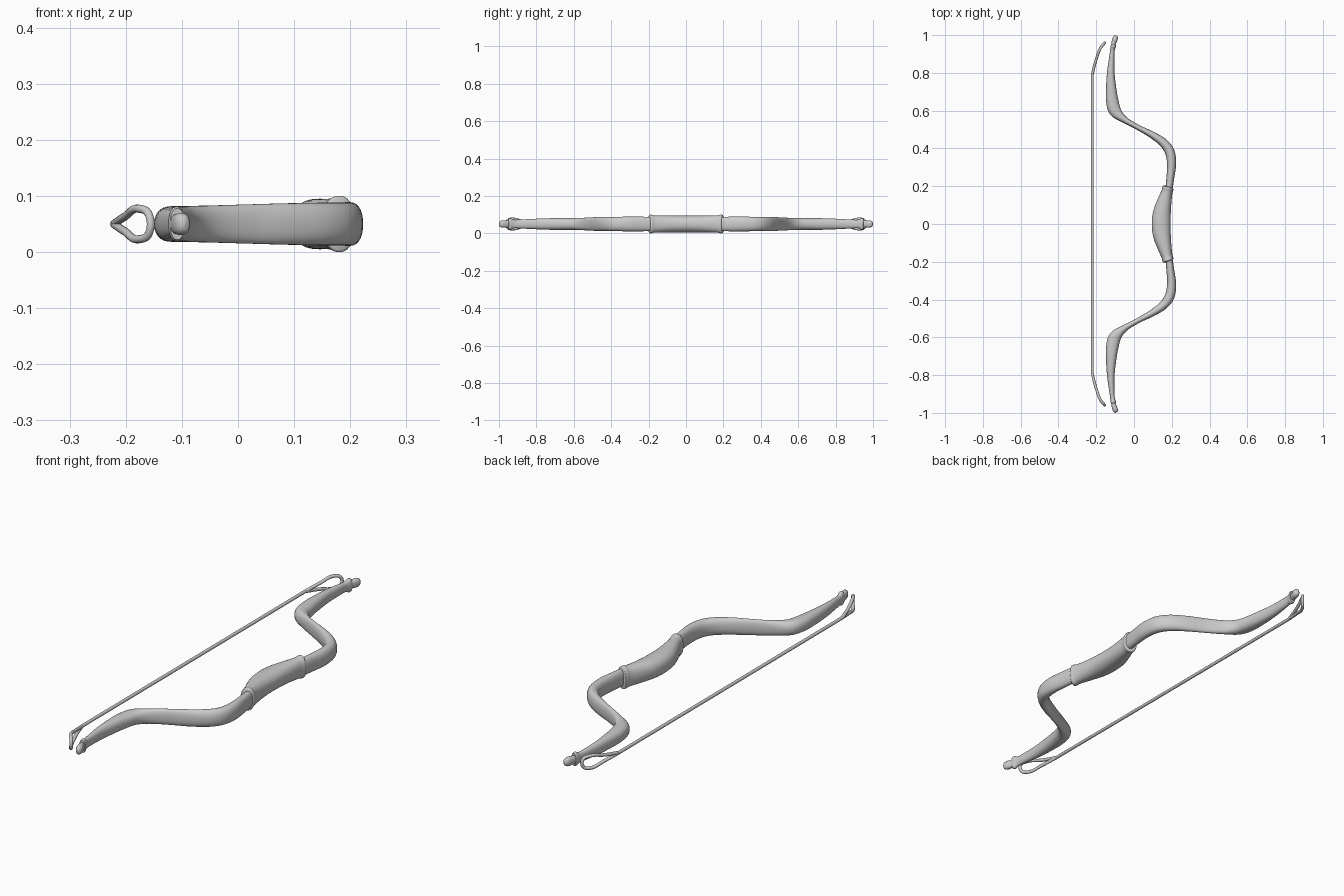
import bpy, bmesh, math
from mathutils import Vector

if "Cube" in bpy.data.objects:
    bpy.data.objects.remove(bpy.data.objects["Cube"])

ZC = 0.05      # height of the bow's centre plane
SIDES = 28


def power(v, e):
    return math.copysign(abs(v) ** e, v)


def smooth_rows(rows, steps):
    """Catmull-Rom interpolation of (x, y, half thickness, half height)."""
    pts = [Vector(r) for r in rows]
    pts = [2 * pts[0] - pts[1]] + pts + [2 * pts[-1] - pts[-2]]
    out = []
    for i in range(1, len(pts) - 2):
        a, b, c, d = pts[i - 1:i + 3]
        for k in range(steps):
            t = k / steps
            out.append(0.5 * (2 * b + (c - a) * t + (2 * a - 5 * b + 4 * c - d) * t ** 2
                              + (3 * b - a - 3 * c + d) * t ** 3))
    return out + [pts[-2]]


def finish(ob, angle=50):
    bpy.ops.object.select_all(action='DESELECT')
    ob.select_set(True)
    bpy.context.view_layer.objects.active = ob
    bpy.ops.object.shade_smooth_by_angle(angle=math.radians(angle))


def sweep(name, rows, steps=5, mirror=True):
    """Rounded section swept along a path lying in the bow's plane."""
    rows = smooth_rows(rows, steps)
    bm = bmesh.new()
    rings = []
    for i, r in enumerate(rows):
        t = rows[min(i + 1, len(rows) - 1)].xy - rows[max(i - 1, 0)].xy
        t.normalize()
        ring = []
        for k in range(SIDES):
            a = 2 * math.pi * k / SIDES
            u, w = r[2] * power(math.cos(a), 0.88), r[3] * power(math.sin(a), 0.88)
            ring.append(bm.verts.new((r[0] + t.y * u, r[1] - t.x * u, ZC + w)))
        rings.append(ring)
    for p, q in zip(rings, rings[1:]):
        for k in range(SIDES):
            n = (k + 1) % SIDES
            bm.faces.new((p[k], p[n], q[n], q[k]))
    bm.faces.new(rings[0])
    bm.faces.new(rings[-1])
    bmesh.ops.recalc_face_normals(bm, faces=bm.faces)
    me = bpy.data.meshes.new(name)
    bm.to_mesh(me)
    bm.free()
    ob = bpy.data.objects.new(name, me)
    bpy.context.collection.objects.link(ob)
    finish(ob)
    if mirror:
        m = ob.modifiers.new("mirror", 'MIRROR')
        m.use_axis = (False, True, False)
    return ob


def cord(name, points, cyclic=False):
    """Round cord through the given points; the first point is a sharp corner."""
    cu = bpy.data.curves.new(name, 'CURVE')
    cu.dimensions = '3D'
    cu.bevel_depth = 0.0072
    cu.bevel_resolution = 4
    cu.use_fill_caps = True
    sp = cu.splines.new('BEZIER')
    sp.bezier_points.add(len(points) - 1)
    for i, (bp, p) in enumerate(zip(sp.bezier_points, points)):
        bp.co = p
        bp.handle_left_type = bp.handle_right_type = 'VECTOR' if i == 0 else 'AUTO'
    sp.use_cyclic_u = cyclic
    ob = bpy.data.objects.new(name, cu)
    bpy.context.collection.objects.link(ob)
    bpy.ops.object.select_all(action='DESELECT')
    ob.select_set(True)
    bpy.context.view_layer.objects.active = ob
    bpy.ops.object.convert(target='MESH')
    finish(bpy.context.view_layer.objects.active)


# Recurved limbs, flaring slightly at the nock
sweep("limbs", [
    (0.172, 0.12, .018, .037), (0.184, 0.18, .019, .038), (0.193, 0.25, .021, .039),
    (0.199, 0.32, .024, .039), (0.188, 0.385, .026, .038), (0.152, 0.433, .023, .038),
    (0.09, 0.475, .018, .037), (0.02, 0.512, .014, .035), (-0.05, 0.552, .018, .033),
    (-0.098, 0.595, .032, .032), (-0.115, 0.65, .033, .032), (-0.121, 0.72, .027, .031),
    (-0.123, 0.80, .020, .028), (-0.118, 0.88, .014, .024), (-0.114, 0.92, .012, .023),
    (-0.110, 0.94, .014, .031), (-0.108, 0.95, .013, .028)])

# Rounded limb tips
sweep("limb_tips", [
    (-0.112, 0.93, .011, .018), (-0.108, 0.955, .012, .018), (-0.102, 0.975, .014, .020),
    (-0.098, 0.988, .013, .018), (-0.096, 0.996, .008, .012), (-0.095, 0.999, .001, .002)], 4)

# Swollen grip with raised collars at both ends
half = [(0.144, 0.0, .050, .045), (0.148, 0.06, .047, .045), (0.161, 0.12, .038, .045),
        (0.174, 0.168, .030, .046), (0.179, 0.186, .030, .050), (0.182, 0.194, .028, .049),
        (0.183, 0.197, .020, .040)]
sweep("grip", [(x, -y, a, b) for x, y, a, b in half[:0:-1]] + half, mirror=False)

# Bowstring with an end loop on each side
cord("string", [(-0.221, -0.80, ZC), (-0.221, 0.80, ZC)])
for s in (1, -1):
    side = [(-0.202, 0.865 * s, .013), (-0.175, 0.935 * s, .027), (-0.159, 0.955 * s, .017)]
    loop = [(-0.221, 0.79 * s, ZC)] + [(x, y, ZC + z) for x, y, z in side]
    loop += [(x, y, ZC - z) for x, y, z in reversed(side)]
    cord("string_loop", loop, True)
